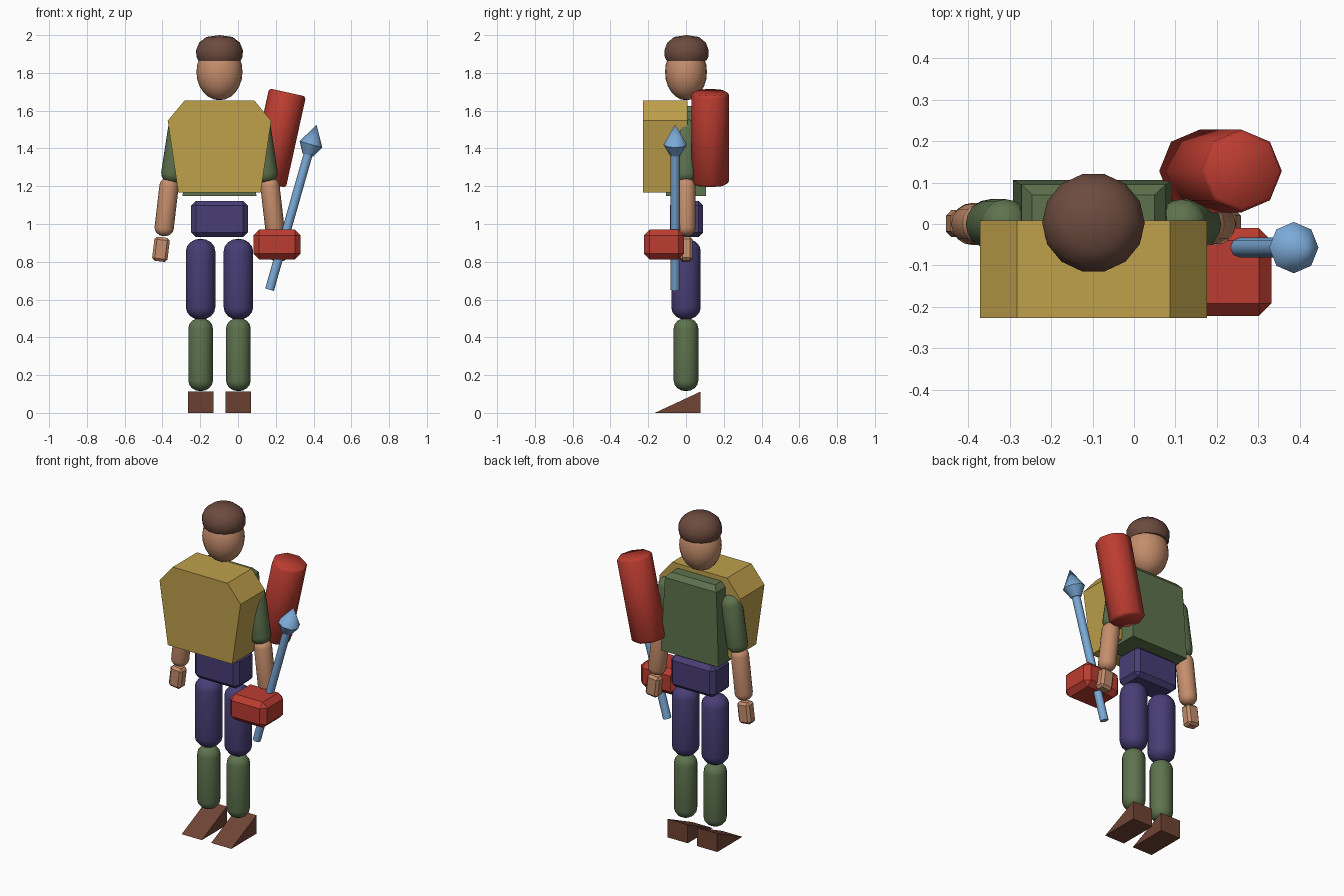
import bpy, bmesh
from math import sin, cos, pi, radians
from mathutils import Vector, Matrix

if "Cube" in bpy.data.objects:
    bpy.data.objects.remove(bpy.data.objects["Cube"])

CX = -0.098  # centre line of the figure


def material(name, rgb):
    m = bpy.data.materials.new(name)
    m.diffuse_color = (*rgb, 1)
    m.use_nodes = True
    m.node_tree.nodes["Principled BSDF"].inputs["Base Color"].default_value = m.diffuse_color
    return m


SKIN = material("skin", (0.56, 0.27, 0.15))
HAIR = material("hair", (0.15, 0.07, 0.05))
GREEN = material("green_cloth", (0.11, 0.17, 0.075))
PURPLE = material("purple_cloth", (0.065, 0.048, 0.18))
YELLOW = material("yellow_plate", (0.52, 0.35, 0.07))
RED = material("red", (0.5, 0.045, 0.03))
BLUE = material("blue", (0.2, 0.4, 0.68))
SHOE = material("shoe_leather", (0.16, 0.058, 0.034))


def finish(name, bm, mat, smooth=0):
    bmesh.ops.recalc_face_normals(bm, faces=bm.faces)
    me = bpy.data.meshes.new(name)
    bm.to_mesh(me)
    bm.free()
    me.materials.append(mat)
    ob = bpy.data.objects.new(name, me)
    bpy.context.collection.objects.link(ob)
    if smooth:
        bpy.ops.object.select_all(action='DESELECT')
        ob.select_set(True)
        bpy.context.view_layer.objects.active = ob
        bpy.ops.object.shade_smooth_by_angle(angle=radians(smooth))
    return ob


def lathe(name, profile, start, end, mat, sides=12, smooth=50, squash=1.0):
    """Turn (radius, distance) points around the axis start -> end; squash scales y."""
    axis = (Vector(end) - Vector(start)).normalized()
    v = Vector((0, 1, 0))
    u = v.cross(axis)
    bm = bmesh.new()
    rings = []
    for r, t in profile:
        c = Vector(start) + axis * t
        if r == 0:
            rings.append([bm.verts.new(c)])
        else:
            rings.append([bm.verts.new(c + u * r * cos(2 * pi * i / sides)
                                       + v * r * squash * sin(2 * pi * i / sides))
                          for i in range(sides)])
    for a, b in zip(rings, rings[1:]):
        for i in range(sides):
            quad = [a[i % len(a)], a[(i + 1) % len(a)], b[(i + 1) % len(b)], b[i % len(b)]]
            bm.faces.new(list(dict.fromkeys(quad)))
    for ring in (rings[0], rings[-1]):
        if len(ring) > 1:
            bm.faces.new(ring)
    return finish(name, bm, mat, smooth)


def capsule(name, top, bottom, r, mat):
    length = (Vector(bottom) - Vector(top)).length
    cap = [(r * sin(a), 0.85 * r * (1 - cos(a))) for a in (pi * k / 8 for k in range(5))]
    return lathe(name, cap + [(q, length - t) for q, t in reversed(cap)], top, bottom, mat, 16)


def block(name, lo, hi, mat, bevel, tilt=0):
    lo, hi = Vector(lo), Vector(hi)
    bm = bmesh.new()
    bmesh.ops.create_cube(bm, size=1, matrix=Matrix.Diagonal((*(hi - lo), 1)))
    bmesh.ops.bevel(bm, geom=bm.edges[:], offset=bevel, segments=1, affect='EDGES')
    bm.transform(Matrix.Translation((lo + hi) / 2) @ Matrix.Rotation(tilt, 4, 'Y'))
    return finish(name, bm, mat)


def prism(name, points, offset, mat):
    """Extrude a closed 3D outline by an offset."""
    bm = bmesh.new()
    face = bm.faces.new([bm.verts.new(p) for p in points])
    ext = bmesh.ops.extrude_face_region(bm, geom=[face], use_keep_orig=True)
    new = [g for g in ext["geom"] if isinstance(g, bmesh.types.BMVert)]
    bmesh.ops.translate(bm, verts=new, vec=offset)
    return finish(name, bm, mat)


# Head and cap of hair
HR = 0.15
lathe("head", [(0.122 * sin(pi * k / 12), HR * (1 - cos(pi * k / 12))) for k in range(13)],
      (CX, 0, 1.655), (CX, 0, 2), SKIN, 20, squash=0.91)
lathe("hair", [(0.112, 0), (0.122, 0.02), (0.124, 0.055), (0.108, 0.095), (0.07, 0.125), (0, 0.135)],
      (CX, 0.003, 1.865), (CX, 0.003, 2), HAIR, 14, squash=0.97)

# Torso: box tapering upwards with a chamfered top rim
bm = bmesh.new()
rings = []
for hx, hy, z in ((0.195, 0.106, 1.148), (0.174, 0.095, 1.595), (0.148, 0.07, 1.625)):
    rings.append([bm.verts.new((CX + sx * hx, sy * hy, z))
                  for sx, sy in ((-1, -1), (1, -1), (1, 1), (-1, 1))])
bm.faces.new(rings[0])
bm.faces.new(rings[-1])
for a, b in zip(rings, rings[1:]):
    for i in range(4):
        bm.faces.new((a[i], a[(i + 1) % 4], b[(i + 1) % 4], b[i]))
finish("torso", bm, GREEN)

# Chest plate and hips
half = [(0.218, 1.167), (0.274, 1.547), (0.185, 1.653)]
outline = [(CX + x, -0.227, z) for x, z in half] + [(CX - x, -0.227, z) for x, z in reversed(half)]
prism("chest_plate", outline, (0, 0.235, 0), YELLOW)
block("hips", (CX - 0.15, -0.086, 0.93), (CX + 0.15, 0.09, 1.123), PURPLE, 0.025)

# Arms and legs on both sides
for s, side in ((-1, "right"), (1, "left")):
    def at(dx, z, y=0.0):
        return (CX + s * dx, y, z)
    capsule(f"{side}_upper_arm", at(0.205, 1.555), at(0.257, 1.215), 0.06, GREEN)
    capsule(f"{side}_forearm", at(0.262, 1.245), at(0.298, 0.935), 0.051, SKIN)
    block(f"{side}_hand", at(0.31 - s * 0.041, 0.802, -0.032), at(0.31 + s * 0.041, 0.93, 0.034),
          SKIN, 0.014, -s * radians(7))
    capsule(f"{side}_thigh", at(0.1, 0.922), at(0.1, 0.493), 0.078, PURPLE)
    capsule(f"{side}_shin", at(0.1, 0.503), at(0.1, 0.115), 0.065, GREEN)
    x0 = CX + s * 0.1 - 0.068
    prism(f"{side}_foot", [(x0, -0.165, 0), (x0, 0.078, 0), (x0, 0.078, 0.113)], (0.136, 0, 0), SHOE)

# Tilted quiver on the back
lathe("quiver", [(0.09, 0), (0.1, 0.012), (0.1, 0.482), (0.09, 0.494)],
      (0.156, 0.128, 1.214), (0.262, 0.128, 1.696), RED, 8, 60)

# Spear and the box around its grip
lathe("spear_shaft", [(0.024, 0), (0.024, 0.76)],
      (0.167, -0.057, 0.652), (0.416, -0.057, 1.526), BLUE, 8, 60)
lathe("spear_head", [(0.03, 0.742), (0.062, 0.8), (0, 0.909)],
      (0.167, -0.057, 0.652), (0.416, -0.057, 1.526), BLUE, 8, 50)
block("grip_box", (0.082, -0.222, 0.813), (0.332, -0.01, 0.97), RED, 0.03)
